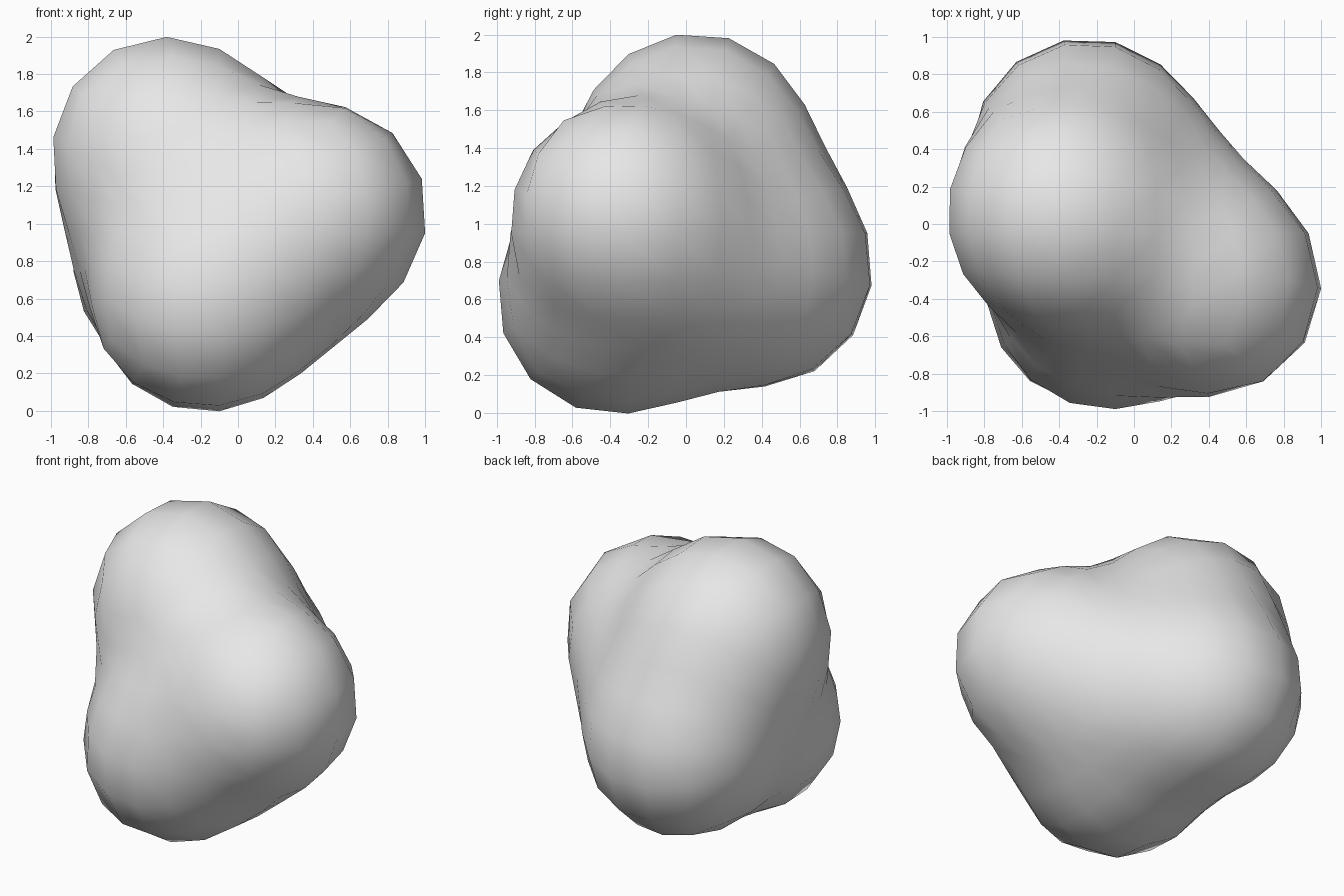
import bpy
import bmesh
import math
from mathutils import Vector

cube = bpy.data.objects.get("Cube")
if cube:
    bpy.data.objects.remove(cube, do_unlink=True)

# Rounded lobes: centre and radius
LOBES = [
    (Vector((-0.39, 0.05, 1.405)), 0.595),   # upper
    (Vector((0.45, -0.34, 1.07)), 0.55),     # left
    (Vector((-0.18, -0.41, 0.575)), 0.565),  # lower front
    (Vector((-0.26, 0.42, 0.74)), 0.565),    # back
    (Vector((0.2, 0.05, 0.75)), 0.32),       # filler between the lower lobes
]
BLEND = 0.18
CORE = Vector((-0.1, -0.05, 0.95))


def distance(p):
    """Smoothly blended distance to the lobes."""
    total = sum(math.exp(-((p - c).length - r) / BLEND) for c, r in LOBES)
    return -BLEND * math.log(total)


def surface_point(direction):
    """Outermost point of the blended lobes along a ray from the core."""
    t = 2.0
    for _ in range(60):
        t -= 0.7 * distance(CORE + direction * t)
    return CORE + direction * t


# Evenly divided ball of quads, pushed out onto the blended lobes
bm = bmesh.new()
bmesh.ops.create_cube(bm, size=2)
bmesh.ops.subdivide_edges(bm, edges=bm.edges[:], cuts=5, use_grid_fill=True)
for v in bm.verts:
    even = Vector([math.tan(a * math.pi / 4) for a in v.co])
    v.co = surface_point(even.normalized())
for face in bm.faces:
    face.smooth = True
bmesh.ops.recalc_face_normals(bm, faces=bm.faces[:])

mesh = bpy.data.meshes.new("lobed_blob")
bm.to_mesh(mesh)
bm.free()
blob = bpy.data.objects.new("lobed_blob", mesh)
bpy.context.collection.objects.link(blob)

# Plain grey surface
grey = bpy.data.materials.new("light_grey")
grey.use_nodes = True
colour = (0.8, 0.8, 0.8, 1)
grey.diffuse_color = colour
grey.node_tree.nodes["Principled BSDF"].inputs["Base Color"].default_value = colour
mesh.materials.append(grey)
